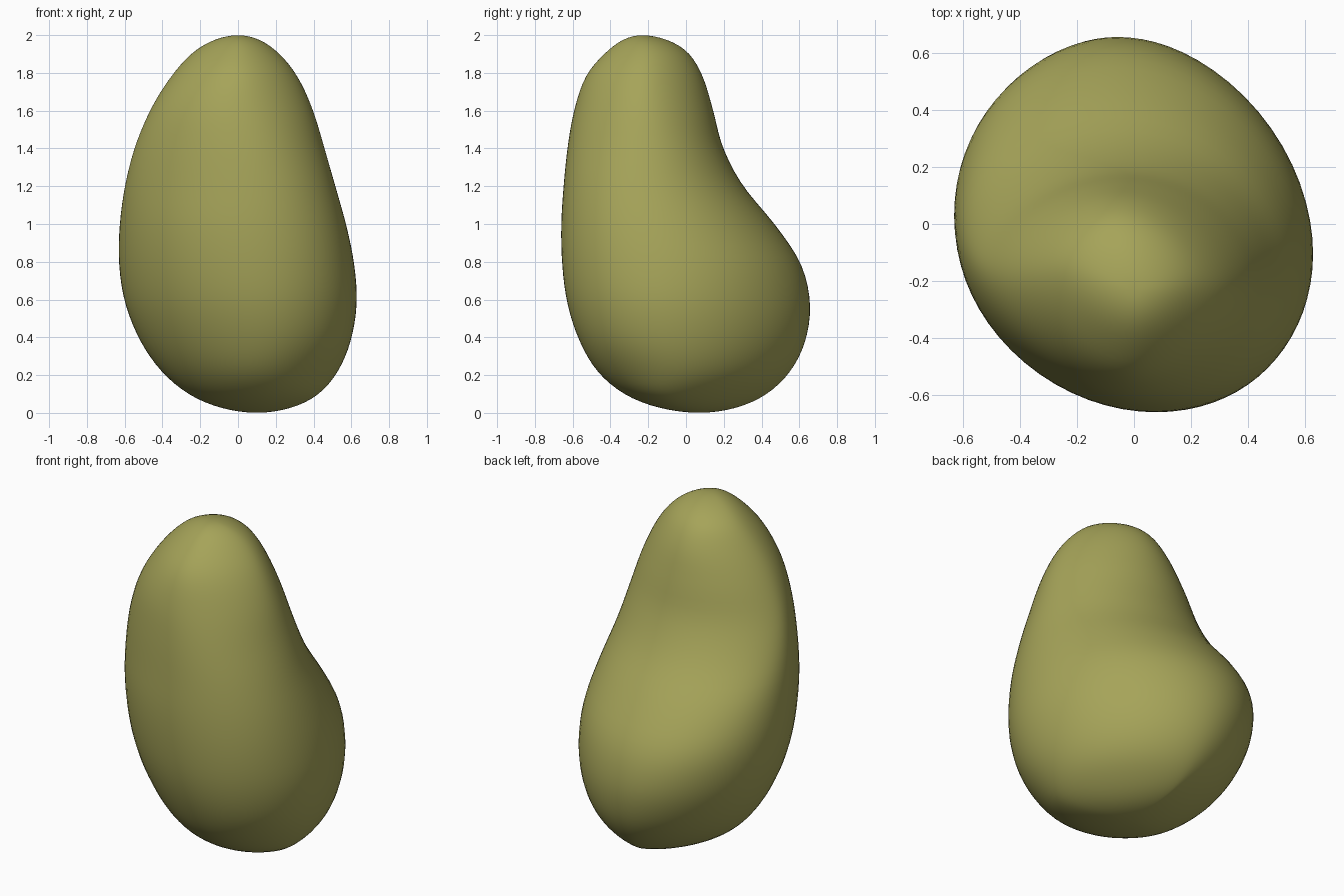
import bpy, bmesh, math

if "Cube" in bpy.data.objects:
    bpy.data.objects.remove(bpy.data.objects["Cube"])

# Outline of the body: height, then its reach in 8 directions
# (E, NE, N, NW, W, SW, S, SE), with N being the back
ROWS = [
    (0.1, .43, .39, .43, .32, .265, .255, .33, .41),
    (0.2, .52, .49, .54, .45, .39, .365, .455, .51),
    (0.4, .605, .575, .64, .59, .53, .49, .575, .63),
    (0.6, .632, .59, .658, .65, .605, .565, .635, .68),
    (0.8, .615, .555, .605, .645, .632, .605, .658, .69),
    (1.0, .573, .46, .47, .565, .627, .62, .662, .675),
    (1.2, .517, .35, .305, .44, .60, .612, .65, .64),
    (1.4, .46, .272, .20, .34, .55, .592, .63, .59),
    (1.6, .40, .205, .147, .265, .468, .55, .595, .53),
    (1.8, .305, .12, .083, .17, .342, .45, .522, .44),
    (1.9, .222, .055, .02, .10, .25, .362, .435, .36),
]
BOTTOM, TOP = (0.10, 0.07), (0.0, -0.23)
SEGMENTS, RINGS = 72, 56


def pole(t, p):
    return t, [p[0] * math.cos(k * math.pi / 4) + p[1] * math.sin(k * math.pi / 4) for k in range(8)]


def mirrored(t, h):
    return t, [-h[(k + 4) % 8] for k in range(8)]


# Keys over the angle from bottom to top, continued past both poles
keys = [(math.acos(1 - r[0]), list(r[1:])) for r in ROWS]
keys = ([mirrored(-keys[0][0], keys[0][1]), pole(0, BOTTOM)] + keys
        + [pole(math.pi, TOP), mirrored(2 * math.pi - keys[-1][0], keys[-1][1])])


def reach(t):
    """Smooth interpolation of the 8 reaches at angle t."""
    i = max(1, min(len(keys) - 3, sum(k[0] <= t for k in keys) - 1))
    (t0, a), (t1, b), (t2, c), (t3, d) = keys[i - 1:i + 3]
    s, w = (t - t1) / (t2 - t1), t2 - t1
    out = []
    for p0, p1, p2, p3 in zip(a, b, c, d):
        def slope(l, m, r, dl, dr):
            return ((m - l) / dl * dr + (r - m) / dr * dl) / (dl + dr)
        m1 = slope(p0, p1, p2, t1 - t0, w) * w
        m2 = slope(p1, p2, p3, w, t3 - t2) * w
        out.append((2*s**3 - 3*s**2 + 1) * p1 + (s**3 - 2*s**2 + s) * m1
                   + (3*s**2 - 2*s**3) * p2 + (s**3 - s**2) * m2)
    return out


def ring(h):
    """Rounded cross-section that touches the 8 reaches."""
    pts = []
    for j in range(SEGMENTS):
        th = 2 * math.pi * j / SEGMENTS
        f, df = sum(h) / 8, 0
        for n in range(1, 5):
            k = 0.25 if n < 4 else 0.09
            for q in range(8):
                ph = n * (th - q * math.pi / 4)
                f += k * h[q] * math.cos(ph)
                df -= k * h[q] * n * math.sin(ph)
        pts.append((f * math.cos(th) - df * math.sin(th), f * math.sin(th) + df * math.cos(th)))
    return pts


# Loft the body
bm = bmesh.new()
loops = []
for i in range(1, RINGS):
    t = math.pi * i / RINGS
    loops.append([bm.verts.new((x, y, 1 - math.cos(t))) for x, y in ring(reach(t))])
low, high = bm.verts.new((*BOTTOM, 0)), bm.verts.new((*TOP, 2))
for j in range(SEGMENTS):
    k = (j + 1) % SEGMENTS
    bm.faces.new((low, loops[0][k], loops[0][j]))
    bm.faces.new((high, loops[-1][j], loops[-1][k]))
    for a, b in zip(loops, loops[1:]):
        bm.faces.new((a[j], a[k], b[k], b[j]))
for f in bm.faces:
    f.smooth = True
mesh = bpy.data.meshes.new("body")
bm.to_mesh(mesh)
bm.free()
body = bpy.data.objects.new("body", mesh)
bpy.context.collection.objects.link(body)

# Soften small ripples
smooth = body.modifiers.new("soften", 'SMOOTH')
smooth.factor, smooth.iterations = 0.5, 4

# Olive colour
mat = bpy.data.materials.new("olive")
mat.diffuse_color = (0.38, 0.37, 0.10, 1)
mat.use_nodes = True
mat.node_tree.nodes["Principled BSDF"].inputs["Base Color"].default_value = mat.diffuse_color
mesh.materials.append(mat)
